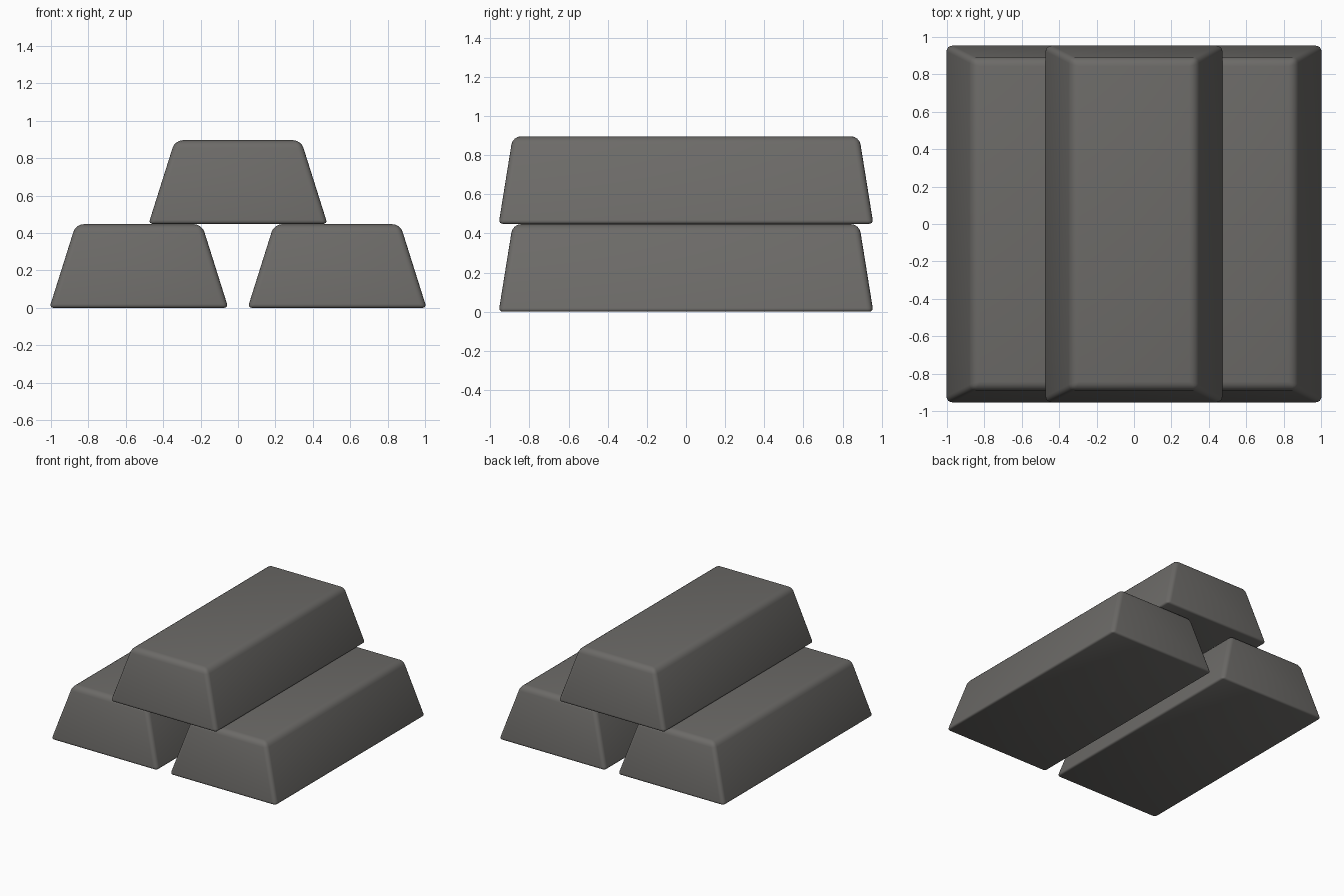
import bpy
import bmesh

cube = bpy.data.objects.get("Cube")
if cube:
    bpy.data.objects.remove(cube, do_unlink=True)

# Dark metal shared by all bars
metal = bpy.data.materials.new("dark_grey_metal")
metal.use_nodes = True
colour = (0.15, 0.145, 0.137, 1.0)
metal.diffuse_color = colour
metal.node_tree.nodes["Principled BSDF"].inputs["Base Color"].default_value = colour

HEIGHT = 0.447
BASE = (0.478, 0.957)   # half width, half length at the bottom
TOP = (0.337, 0.885)    # half width, half length at the top


def make_bar(name, x, z):
    """Tapered ingot with soft top edges and tighter bottom edges."""
    bm = bmesh.new()
    bmesh.ops.create_cube(bm, size=2)
    for v in bm.verts:
        half = TOP if v.co.z > 0 else BASE
        v.co = (v.co.x * half[0], v.co.y * half[1], HEIGHT if v.co.z > 0 else 0)

    # Bevel weights: full on top, lighter on the corners and base
    weight = bm.edges.layers.float.new("bevel_weight_edge")
    for e in bm.edges:
        tops = sum(v.co.z > 0 for v in e.verts)
        e[weight] = (0.5, 0.75, 1.0)[tops]

    mesh = bpy.data.meshes.new(name)
    bm.to_mesh(mesh)
    bm.free()
    mesh.materials.append(metal)
    obj = bpy.data.objects.new(name, mesh)
    bpy.context.collection.objects.link(obj)
    obj.location = (x, 0, z)

    bevel = obj.modifiers.new("rounded_edges", 'BEVEL')
    bevel.limit_method = 'WEIGHT'
    bevel.width = 0.042
    bevel.segments = 4
    mesh.shade_smooth()
    return obj


# Two bars below, one resting across them
make_bar("right_bar", -0.53, 0)
make_bar("left_bar", 0.53, 0)
make_bar("top_bar", 0, HEIGHT + 0.002)
